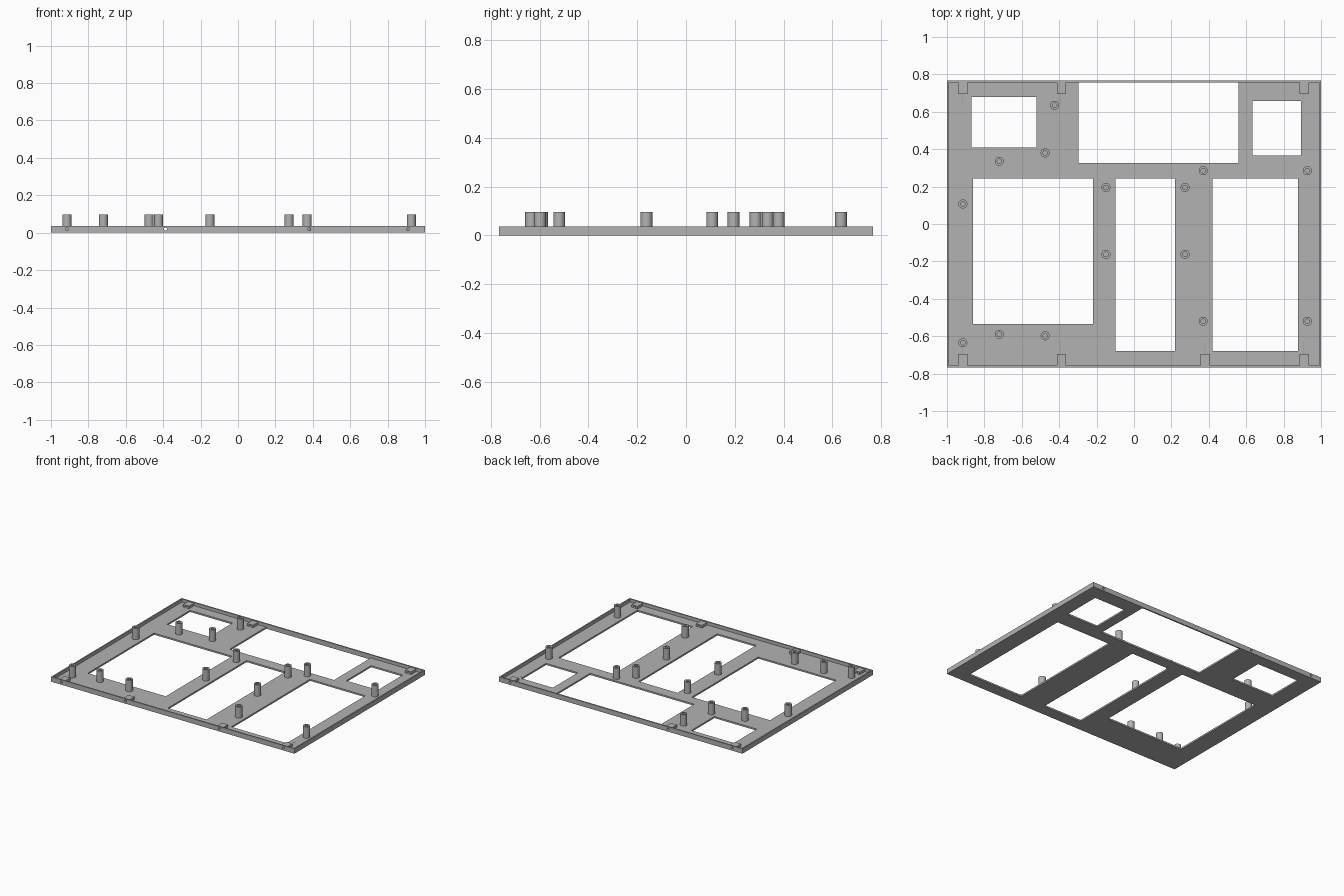
import bpy, bmesh, math
from mathutils import Matrix

if "Cube" in bpy.data.objects:
    bpy.data.objects.remove(bpy.data.objects["Cube"])

HX, HY = 1.0, 0.766                  # half size of the tray
WALL, FLOOR, RIM, POST = 0.01, 0.012, 0.036, 0.096
TAB_TOP, HOLE_Z = 0.031, 0.019

grey = bpy.data.materials.new("light grey plastic")
grey.diffuse_color = (0.45, 0.45, 0.45, 1)
grey.use_nodes = True
grey.node_tree.nodes["Principled BSDF"].inputs["Base Color"].default_value = grey.diffuse_color


def make(name, bm):
    me = bpy.data.meshes.new(name)
    bmesh.ops.recalc_face_normals(bm, faces=bm.faces)
    bm.to_mesh(me)
    bm.free()
    me.materials.append(grey)
    ob = bpy.data.objects.new(name, me)
    bpy.context.collection.objects.link(ob)
    return ob


def box(name, x0, x1, y0, y1, z0, z1):
    bm = bmesh.new()
    m = Matrix.Translation(((x0 + x1) / 2, (y0 + y1) / 2, (z0 + z1) / 2))
    bmesh.ops.create_cube(bm, size=1, matrix=m @ Matrix.Diagonal((x1 - x0, y1 - y0, z1 - z0, 1)))
    return make(name, bm)


def hole_rod(x, y):
    """Cutter rod along y, through the rim and its screw tab."""
    bm = bmesh.new()
    m = Matrix.Translation((x, y, HOLE_Z)) @ Matrix.Rotation(math.pi / 2, 4, 'X')
    bmesh.ops.create_cone(bm, cap_ends=True, segments=24, radius1=0.008, radius2=0.008,
                          depth=0.2, matrix=m)
    return make("hole_cutter", bm)


def cut(ob, cutter):
    mod = ob.modifiers.new("cut", 'BOOLEAN')
    mod.operation, mod.solver, mod.object = 'DIFFERENCE', 'EXACT', cutter
    bpy.context.view_layer.objects.active = ob
    bpy.ops.object.modifier_apply(modifier=mod.name)


def drop(ob):
    bpy.data.objects.remove(ob, do_unlink=True)


# Tray: shallow box with a thin rim
tray = box("tray", -HX, HX, -HY, HY, 0, RIM)
IX, IY = HX - WALL, HY - WALL
c = box("pocket_cutter", -IX, IX, -IY, IY, FLOOR, 0.2)
cut(tray, c)
drop(c)

# Windows through the floor
for x0, x1, y0, y1 in [(-0.87, -0.52, 0.41, 0.68), (-0.297, 0.56, 0.327, IY),
                       (0.633, 0.893, 0.366, 0.658), (-0.861, -0.219, -0.535, 0.244),
                       (-0.1, 0.218, -0.68, 0.244), (0.421, 0.876, -0.68, 0.244)]:
    c = box("window_cutter", x0, x1, y0, y1, -0.1, 0.1)
    cut(tray, c)
    drop(c)

# Screw tabs behind the rim, with holes through rim and tab
for side, xs in ((-1, (-0.915, -0.388, 0.381, 0.91)), (1, (-0.915, -0.388, 0.91))):
    for x in xs:
        ya, yb = sorted((side * IY, side * (IY - 0.06)))
        tab = box("screw_tab", x - 0.025, x + 0.025, ya, yb, FLOOR, TAB_TOP)
        rod = hole_rod(x, side * (HY - 0.03))
        cut(tray, rod)
        cut(tab, rod)
        drop(rod)

# Hollow standoff posts, lathed from a tube profile
posts = [(-0.425, 0.635), (-0.475, 0.38), (-0.72, 0.335), (-0.915, 0.107),
         (-0.15, 0.195), (0.273, 0.195), (-0.15, -0.162), (0.273, -0.162),
         (0.37, 0.285), (0.927, 0.285), (0.37, -0.52), (0.927, -0.52),
         (-0.915, -0.635), (-0.72, -0.59), (-0.475, -0.598)]
for x, y in posts:
    bm = bmesh.new()
    prof = [(0.024, FLOOR), (0.024, POST), (0.012, POST), (0.012, FLOOR)]
    vs = [bm.verts.new((r, 0, z)) for r, z in prof]
    es = [bm.edges.new(p) for p in zip(vs, vs[1:])]
    bmesh.ops.spin(bm, geom=vs + es, cent=(0, 0, 0), axis=(0, 0, 1),
                   angle=math.tau, steps=32, use_merge=True)
    bmesh.ops.remove_doubles(bm, verts=bm.verts, dist=1e-5)
    bmesh.ops.recalc_face_normals(bm, faces=bm.faces)
    post = make("standoff_post", bm)
    post.location = (x, y, 0)
    bpy.ops.object.select_all(action='DESELECT')
    post.select_set(True)
    bpy.context.view_layer.objects.active = post
    bpy.ops.object.shade_smooth_by_angle(angle=math.radians(35))
